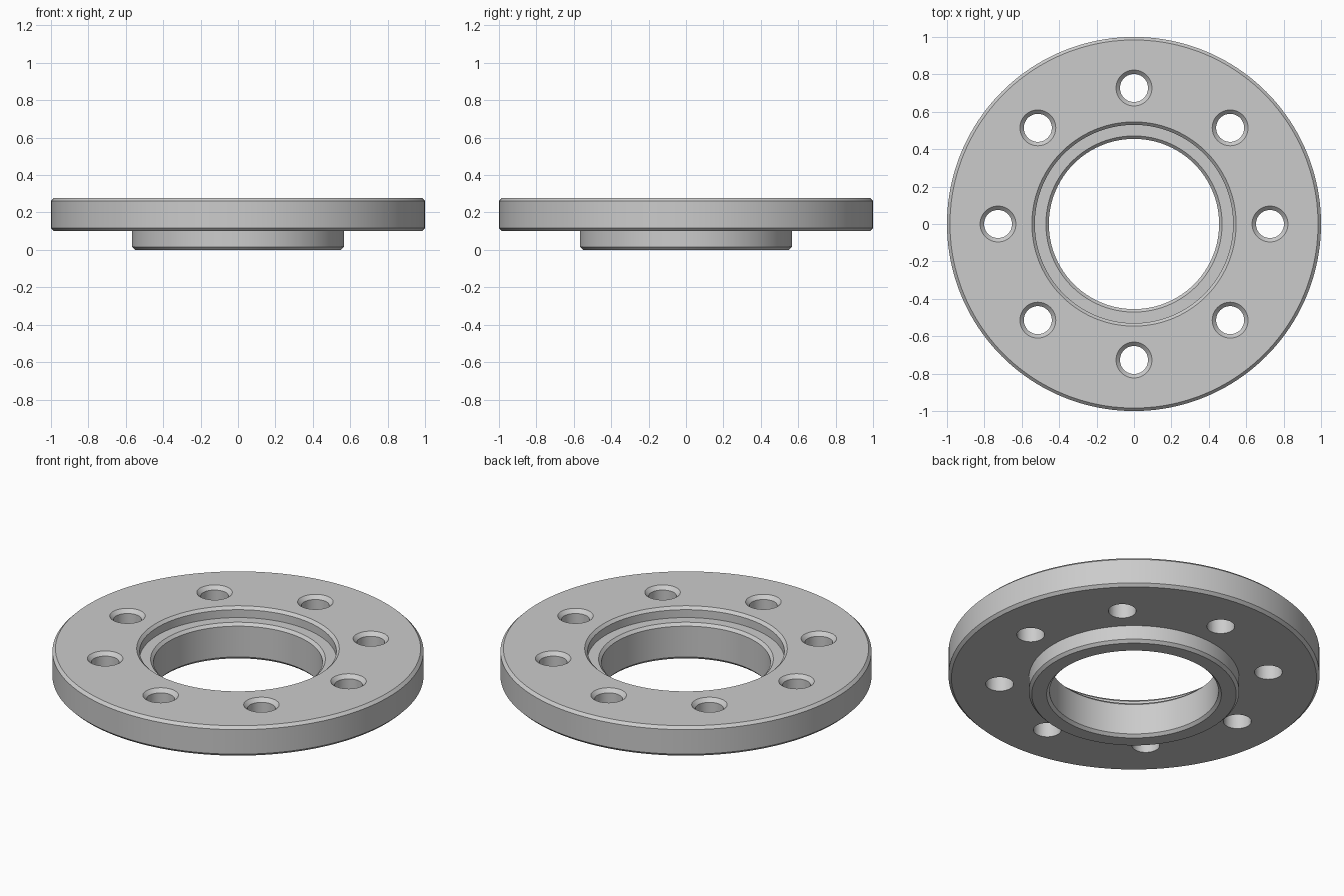
import bpy, bmesh, math
from mathutils import Matrix, Vector

if "Cube" in bpy.data.objects:
    bpy.data.objects.remove(bpy.data.objects["Cube"], do_unlink=True)

TOP, FLANGE_Z, FLOOR_Z = 0.278, 0.10, 0.215
BORE, RECESS, HUB, C = 0.455, 0.53, 0.567, 0.016
BOLT_CIRCLE, HOLE, SINK = 0.727, 0.075, 0.096

grey = bpy.data.materials.new("satin_grey")
grey.use_nodes = True
grey.diffuse_color = (0.6, 0.6, 0.6, 1)
grey.node_tree.nodes["Principled BSDF"].inputs["Base Color"].default_value = (0.6, 0.6, 0.6, 1)


def lathe(bm, profile, segments, centre=(0, 0), closed=True):
    """Revolve (radius, z) points around z; open profiles get flat caps."""
    rings = []
    for i in range(segments):
        a = 2 * math.pi * i / segments
        rings.append([bm.verts.new((centre[0] + r * math.cos(a), centre[1] + r * math.sin(a), z))
                      for r, z in profile])
    n = len(profile)
    for i in range(segments):
        a, b = rings[i], rings[(i + 1) % segments]
        for j in range(n if closed else n - 1):
            k = (j + 1) % n
            bm.faces.new((a[j], b[j], b[k], a[k]))
    if not closed:
        bm.faces.new([ring[0] for ring in rings])
        bm.faces.new([ring[-1] for ring in rings])


def finish(bm, name):
    bmesh.ops.recalc_face_normals(bm, faces=bm.faces)
    mesh = bpy.data.meshes.new(name)
    bm.to_mesh(mesh)
    bm.free()
    mesh.materials.append(grey)
    obj = bpy.data.objects.new(name, mesh)
    bpy.context.collection.objects.link(obj)
    return obj


# Flange, hub and stepped bore as one turned body
bm = bmesh.new()
lathe(bm, [
    (BORE, C), (BORE + C, 0), (HUB - C, 0), (HUB, C), (HUB, FLANGE_Z),
    (1 - C, FLANGE_Z), (1, FLANGE_Z + C), (1, TOP - C), (1 - C, TOP),
    (RECESS + C, TOP), (RECESS, TOP - C), (RECESS, FLOOR_Z),
    (BORE + C, FLOOR_Z), (BORE, FLOOR_Z - C),
], 160)
flange = finish(bm, "flange")

# Eight countersunk bolt holes
bm = bmesh.new()
for i in range(8):
    a = i * math.pi / 4
    lathe(bm, [
        (HOLE, FLANGE_Z - 0.05), (HOLE, TOP - (SINK - HOLE)),
        (SINK + 0.02, TOP + 0.02),
    ], 48, (BOLT_CIRCLE * math.cos(a), BOLT_CIRCLE * math.sin(a)), closed=False)
cutter = finish(bm, "bolt_hole_cutter")
cutter.hide_render = True

cut = flange.modifiers.new("bolt_holes", "BOOLEAN")
cut.operation, cut.solver, cut.object = "DIFFERENCE", "EXACT", cutter

bpy.ops.object.select_all(action="DESELECT")
bpy.context.view_layer.objects.active = flange
flange.select_set(True)
bpy.ops.object.modifier_apply(modifier=cut.name)
bpy.data.objects.remove(cutter, do_unlink=True)
bpy.ops.object.shade_smooth_by_angle(angle=math.radians(30))
